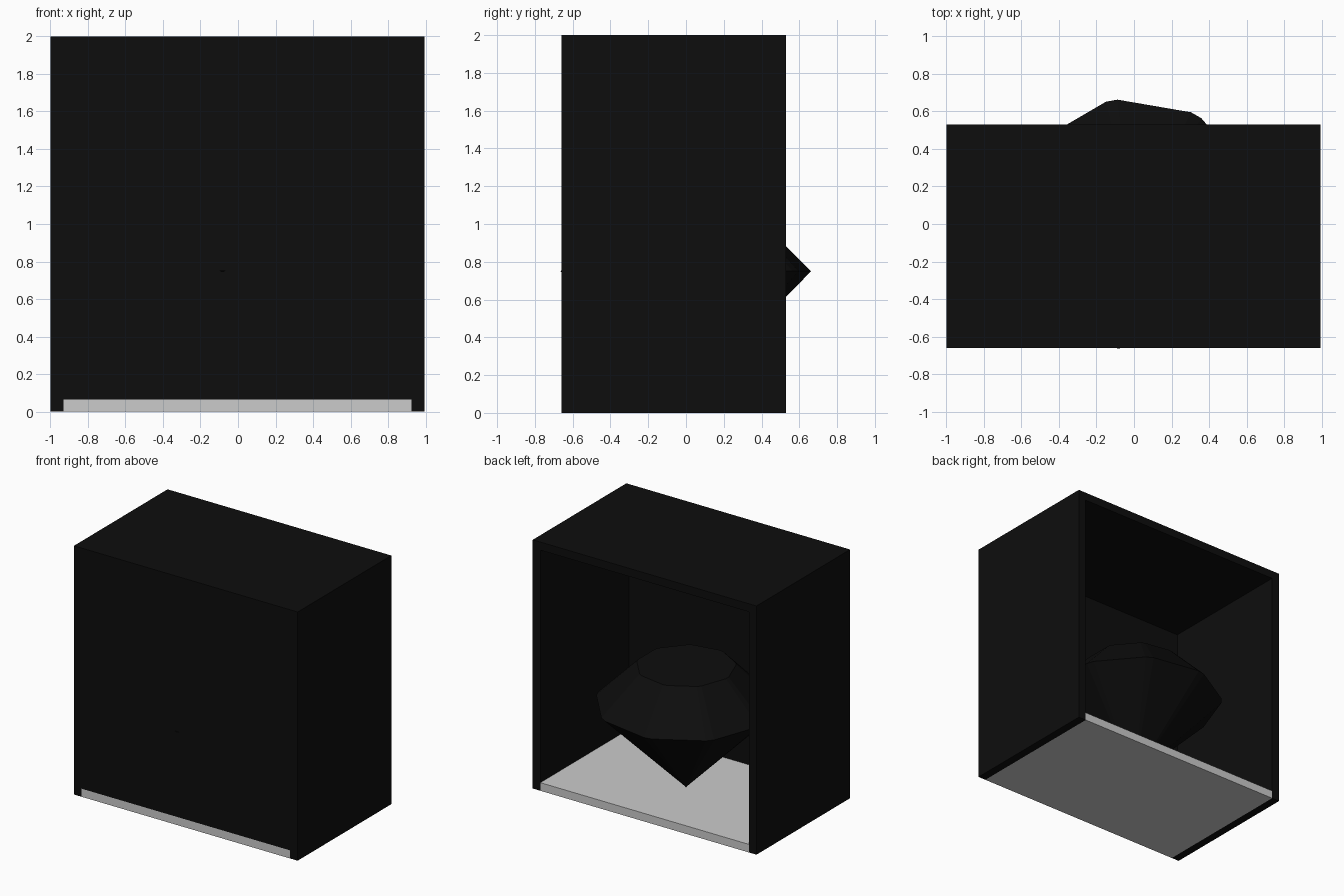
import bpy, bmesh
from math import radians, cos, sin

if "Cube" in bpy.data.objects:
    bpy.data.objects.remove(bpy.data.objects["Cube"])

black = bpy.data.materials.new("black")
black.diffuse_color = (0.004, 0.004, 0.004, 1)
black.use_nodes = True
black.node_tree.nodes["Principled BSDF"].inputs["Base Color"].default_value = black.diffuse_color


def box(name, lo, hi, mat=None):
    bm = bmesh.new()
    bmesh.ops.create_cube(bm, size=1)
    for v in bm.verts:
        v.co = [(a + b) / 2 + c * (b - a) for a, b, c in zip(lo, hi, v.co)]
    finish(name, bm, mat)


def finish(name, bm, mat):
    bmesh.ops.recalc_face_normals(bm, faces=bm.faces)
    mesh = bpy.data.meshes.new(name)
    bm.to_mesh(mesh)
    bm.free()
    ob = bpy.data.objects.new(name, mesh)
    bpy.context.collection.objects.link(ob)
    if mat:
        mesh.materials.append(mat)


# Open-backed case
FRONT, BACK, T = -0.66, 0.53, 0.065
box("floor", (-0.93, FRONT, 0), (0.925, BACK, T))
box("left_wall", (-0.998, FRONT, 0), (-0.93, BACK, 2), black)
box("right_wall", (0.925, FRONT, 0), (0.993, BACK, 2), black)
box("top_panel", (-0.93, FRONT, 2 - T), (0.925, BACK, 2), black)
box("front_panel", (-0.93, FRONT, T), (0.925, FRONT + T, 2 - T), black)

# Nine-sided gem with chamfered corners, standing on its point
bm = bmesh.new()


def ring(apothem, z):
    verts = []
    for k in range(9):
        a = radians(40.25 + 40 * k)
        for side in (-1, 1):
            t = side * apothem * 0.312
            verts.append(bm.verts.new((apothem * cos(a) - t * sin(a),
                                       apothem * sin(a) + t * cos(a), z)))
    return verts


girdle, table = ring(0.638, 0.75), ring(0.35, 1.05)
tip = bm.verts.new((0, 0, T + 0.01))
bm.faces.new(table)
for i in range(18):
    j = (i + 1) % 18
    bm.faces.new((girdle[i], girdle[j], table[j], table[i]))
    bm.faces.new((girdle[j], girdle[i], tip))
finish("gem", bm, black)
